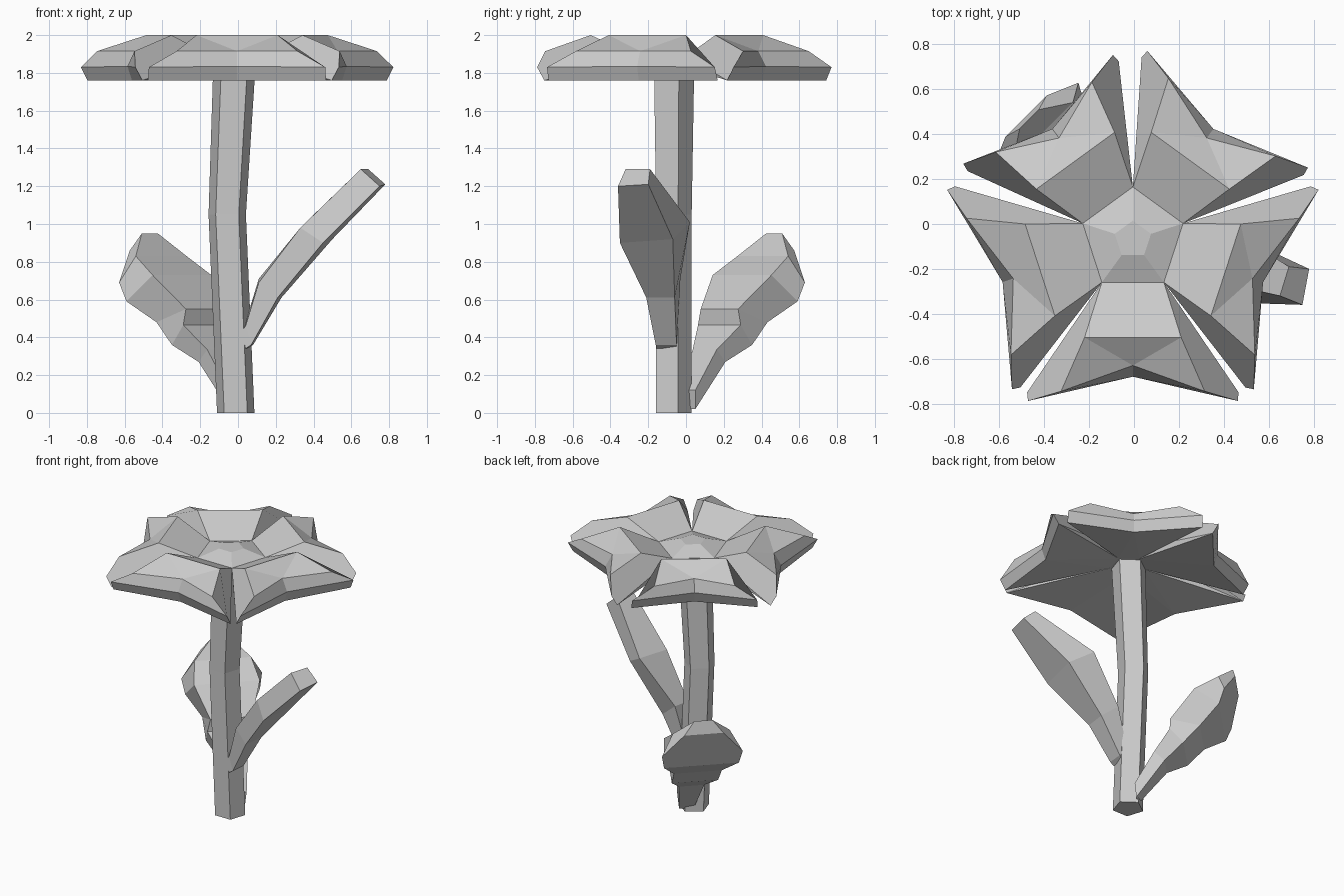
import bpy, bmesh, math
from mathutils import Vector, Matrix

if "Cube" in bpy.data.objects:
    bpy.data.objects.remove(bpy.data.objects["Cube"])

grey = bpy.data.materials.new("plain_grey")
grey.use_nodes = True
GREY = (0.6, 0.6, 0.6, 1)
grey.diffuse_color = GREY
grey.node_tree.nodes["Principled BSDF"].inputs["Base Color"].default_value = GREY


def finish(name, bm):
    bmesh.ops.recalc_face_normals(bm, faces=bm.faces[:])
    mesh = bpy.data.meshes.new(name)
    bm.to_mesh(mesh)
    bm.free()
    mesh.materials.append(grey)
    obj = bpy.data.objects.new(name, mesh)
    bpy.context.collection.objects.link(obj)
    return obj


def loft(name, rings):
    """Skin a list of equal-sized rings and cap both ends."""
    bm = bmesh.new()
    loops = [[bm.verts.new(p) for p in ring] for ring in rings]
    n = len(loops[0])
    for low, high in zip(loops, loops[1:]):
        for i in range(n):
            j = (i + 1) % n
            bm.faces.new((low[i], low[j], high[j], high[i]))
    bm.faces.new(loops[0])
    bm.faces.new(loops[-1])
    return finish(name, bm)


def pentagon(r, z, cx, cy):
    """Five-sided ring with one corner pointing back."""
    angles = [math.pi / 2 + math.tau * i / 5 for i in range(5)]
    return [Vector((cx + r * math.cos(a), cy + r * math.sin(a), z)) for a in angles]


# Bent five-sided stem
loft("stem", [pentagon(r, z, x, -0.074) for x, z, r in
              ((-0.012, 0, 0.104), (-0.057, 1.05, 0.104), (-0.018, 1.86, 0.118))])

# Flower centre: low five-sided dome
CENTRE = Vector((-0.005, -0.07, 0))
loft("flower_centre", [pentagon(r, z, CENTRE.x, CENTRE.y)
                       for r, z in ((0.12, 1.84), (0.235, 1.89), (0.085, 1.935))])


# One petal, facing the front, then turned around the centre
def petal(name, angle, gap):
    # half outlines: inner edge, ridge, shoulder, outer rim, lower rim, inner underside
    side = [(0.138, -0.19, 1.89), (0.215, -0.435, 2.0), (0.345 - gap, -0.675, 1.915),
            (0.492 - gap, -0.718, 1.83), (0.496 - gap, -0.68, 1.76), (0.07, -0.097, 1.84)]
    middle = {2: (0, -0.56, 1.915), 3: (0, -0.61, 1.835), 4: (0, -0.585, 1.76)}
    bm = bmesh.new()
    left = [bm.verts.new(p) for p in side]
    right = [bm.verts.new((-x, y, z)) for x, y, z in side]
    mid = {k: bm.verts.new(p) for k, p in middle.items()}
    bm.faces.new((left[0], left[1], right[1], right[0]))
    bm.faces.new((left[1], mid[2], right[1]))
    bm.faces.new((left[5], left[0], right[0], right[5]))
    bm.faces.new((left[5], right[5], mid[4]))
    for row in (left, right):
        bm.faces.new((row[1], row[2], mid[2]))
        bm.faces.new((row[2], row[3], mid[3], mid[2]))
        bm.faces.new((row[3], row[4], mid[4], mid[3]))
        bm.faces.new((row[4], row[5], mid[4]))
        bm.faces.new((row[0], row[5], row[4]))
        bm.faces.new((row[0], row[4], row[3], row[2], row[1]))
    bm.transform(Matrix.Translation(CENTRE) @ Matrix.Rotation(angle, 4, "Z"))
    return finish(name, bm)


# The two back petals are narrower, leaving wider gaps
for k, gap in enumerate((0.025, 0.025, 0.05, 0.08, 0.025)):
    petal(f"petal_{k + 1}", math.tau * k / 5, gap)

# Narrow slanted leaf: lower front, lower back, upper back, upper front
loft("left_leaf", [
    ((0.04, -0.16, 0.34), (0.05, -0.05, 0.34), (0.02, -0.04, 0.46), (0.02, -0.16, 0.43)),
    ((0.07, -0.16, 0.36), (0.08, -0.05, 0.36), (0.04, -0.04, 0.48), (0.04, -0.16, 0.46)),
    ((0.21, -0.21, 0.61), (0.23, -0.06, 0.61), (0.11, -0.03, 0.71), (0.11, -0.18, 0.69)),
    ((0.45, -0.35, 0.90), (0.50, -0.07, 0.92), (0.36, 0.02, 1.01), (0.33, -0.25, 0.98)),
    ((0.75, -0.36, 1.20), (0.78, -0.20, 1.21), (0.69, -0.19, 1.29), (0.65, -0.32, 1.29)),
])


# Broad wavy back leaf: each station is (reach, height, half width) below and above
def blade_ring(low, high):
    out, across = Vector((-1, 1, 0)).normalized(), Vector((1, 1, 0)).normalized()
    return [out * u + across * (s * h) + Vector((0, 0, z))
            for (u, z, h), signs in ((low, (-1, 1)), (high, (1, -1))) for s in signs]


loft("back_leaf", [blade_ring(low, high) for low, high in (
    ((0.02, 0.02, 0.05), (0.01, 0.12, 0.06)),
    ((0.21, 0.27, 0.085), (0.14, 0.335, 0.09)),
    ((0.34, 0.36, 0.155), (0.25, 0.465, 0.16)),
    ((0.45, 0.48, 0.16), (0.25, 0.55, 0.14)),
    ((0.585, 0.59, 0.25), (0.42, 0.73, 0.22)),
    ((0.62, 0.69, 0.27), (0.575, 0.83, 0.19)),
    ((0.68, 0.86, 0.13), (0.66, 0.95, 0.06)),
)])
